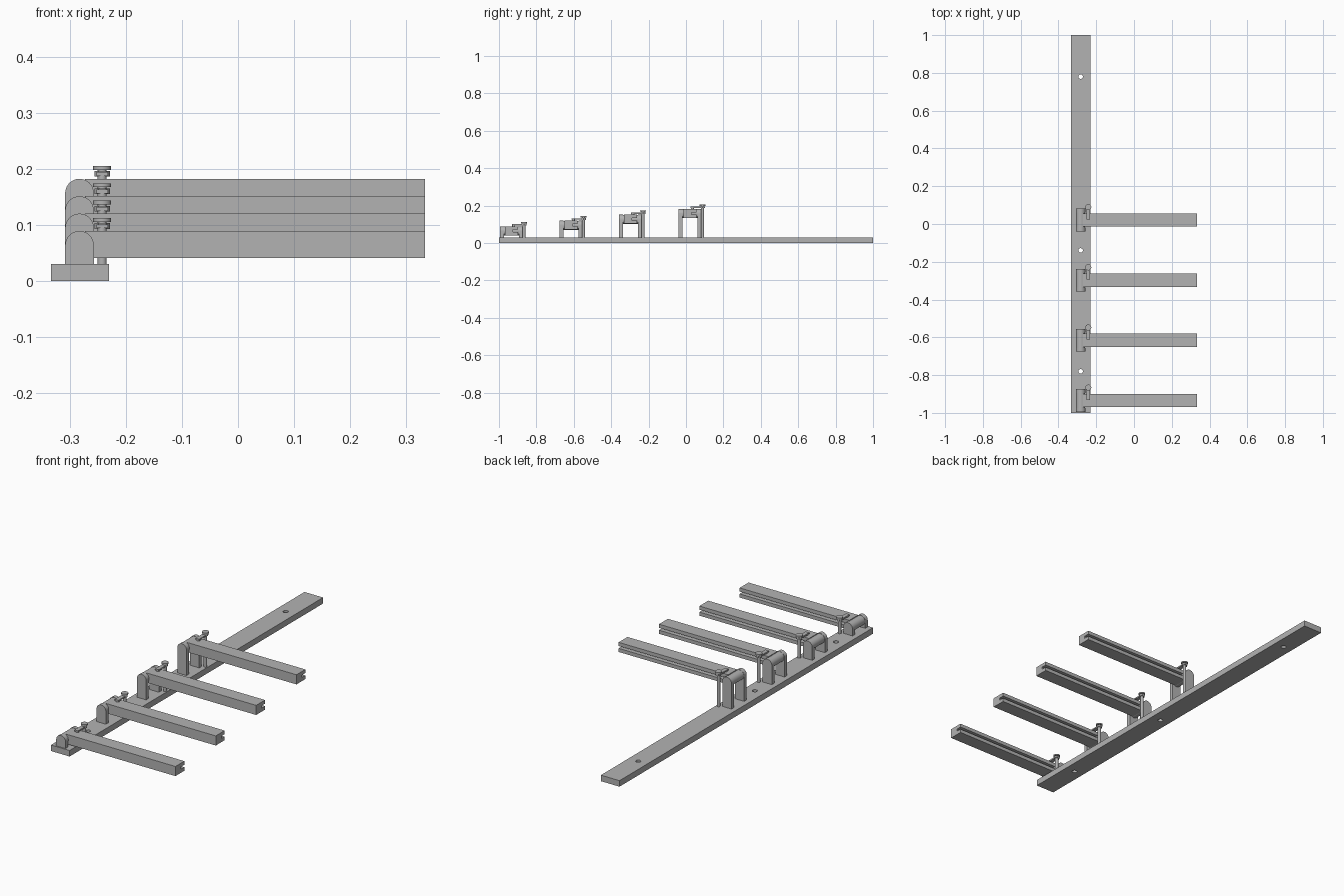
import bpy, bmesh, math
from mathutils import Vector

if "Cube" in bpy.data.objects:
    bpy.data.objects.remove(bpy.data.objects["Cube"])

GREY = (0.45, 0.45, 0.45, 1)
grey = bpy.data.materials.new("plain grey")
grey.use_nodes = True
grey.diffuse_color = GREY
grey.node_tree.nodes["Principled BSDF"].inputs["Base Color"].default_value = GREY


def extrude(name, profile, direction, smooth=False):
    """Solid from a closed 3D outline swept along a direction."""
    bm = bmesh.new()
    face = bm.faces.new([bm.verts.new(p) for p in profile])
    swept = bmesh.ops.extrude_face_region(bm, geom=[face])["geom"]
    moved = [v for v in swept if isinstance(v, bmesh.types.BMVert)]
    bmesh.ops.translate(bm, verts=moved, vec=Vector(direction))
    bmesh.ops.recalc_face_normals(bm, faces=bm.faces)
    mesh = bpy.data.meshes.new(name)
    bm.to_mesh(mesh)
    bm.free()
    mesh.materials.append(grey)
    obj = bpy.data.objects.new(name, mesh)
    bpy.context.collection.objects.link(obj)
    if smooth:
        bpy.ops.object.select_all(action="DESELECT")
        obj.select_set(True)
        bpy.context.view_layer.objects.active = obj
        bpy.ops.object.shade_smooth_by_angle(angle=math.radians(35))
    return obj


def box(name, x0, x1, y0, y1, z0, z1):
    return extrude(name, [(x0, y0, z0), (x1, y0, z0), (x1, y1, z0), (x0, y1, z0)], (0, 0, z1 - z0))


def disc(name, x, y, z0, z1, r, sides=24):
    turn = [2 * math.pi * i / sides for i in range(sides)]
    ring = [(x + r * math.cos(a), y + r * math.sin(a), z0) for a in turn]
    return extrude(name, ring, (0, 0, z1 - z0), sides > 8)


# Base rail with three mounting holes
BASE_TOP = 0.03
PIVOT_X, R = -0.2825, 0.0255
base = box("base_rail", -0.333, -0.23, -1, 1, 0, BASE_TOP)
for i, y in enumerate((-0.78, -0.14, 0.78)):
    cutter = disc(f"hole_cutter_{i + 1}", PIVOT_X, y, -0.02, 0.05, 0.012)
    cutter.hide_render = True
    cutter.hide_set(True)
    mod = base.modifiers.new("hole", "BOOLEAN")
    mod.operation = "DIFFERENCE"
    mod.solver = "EXACT"
    mod.object = cutter

ARM_H, ARM_W = 0.048, 0.035
BOLT_X = -0.242

for n in range(4):
    tag = n + 1
    y = -0.934 + 0.3183 * n
    top = 0.089 + 0.031 * n
    pivot_z = top - R

    # Round-topped cheeks on both sides of the pivot
    arch = [(PIVOT_X + R * math.cos(a), pivot_z + R * math.sin(a))
            for a in (math.pi * i / 20 for i in range(21))]
    outline = [(PIVOT_X + R, BASE_TOP)] + arch + [(PIVOT_X - R, BASE_TOP)]
    for side, start in (("front", -0.06), ("back", 0.04)):
        extrude(f"{side}_cheek_{tag}", [(x, y + start, z) for x, z in outline], (0, 0.02, 0), True)

    # Pivot barrel between the cheeks
    barrel = [(PIVOT_X + 0.024 * math.cos(a), y - 0.04, pivot_z + 0.024 * math.sin(a))
              for a in (2 * math.pi * i / 40 for i in range(40))]
    extrude(f"pivot_barrel_{tag}", barrel, (0, 0.08, 0), True)

    # Arm with a slot along its back side
    low, mid, slot = top - ARM_H, top - ARM_H / 2, 0.006
    section = [(-ARM_W, low), (ARM_W, low), (ARM_W, mid - slot), (0.008, mid - slot),
               (0.008, mid + slot), (ARM_W, mid + slot), (ARM_W, top), (-ARM_W, top)]
    extrude(f"arm_{tag}", [(PIVOT_X + 0.01, y + v, z) for v, z in section],
            (0.333 - PIVOT_X - 0.01, 0, 0))

    # Clamp post with strap, nut and knob
    post_y = y + 0.068
    disc(f"clamp_post_{tag}", BOLT_X, post_y, BASE_TOP, top + 0.018, 0.008)
    box(f"clamp_strap_{tag}", BOLT_X - 0.01, BOLT_X + 0.01, y + 0.003, post_y + 0.008,
        top + 0.005, top + 0.012)
    disc(f"clamp_foot_{tag}", BOLT_X, y + 0.013, top - 0.001, top + 0.006, 0.008)
    disc(f"clamp_nut_{tag}", BOLT_X, post_y, top + 0.004, top + 0.014, 0.014, 6)
    disc(f"clamp_knob_{tag}", BOLT_X, post_y, top + 0.016, top + 0.023, 0.016)
